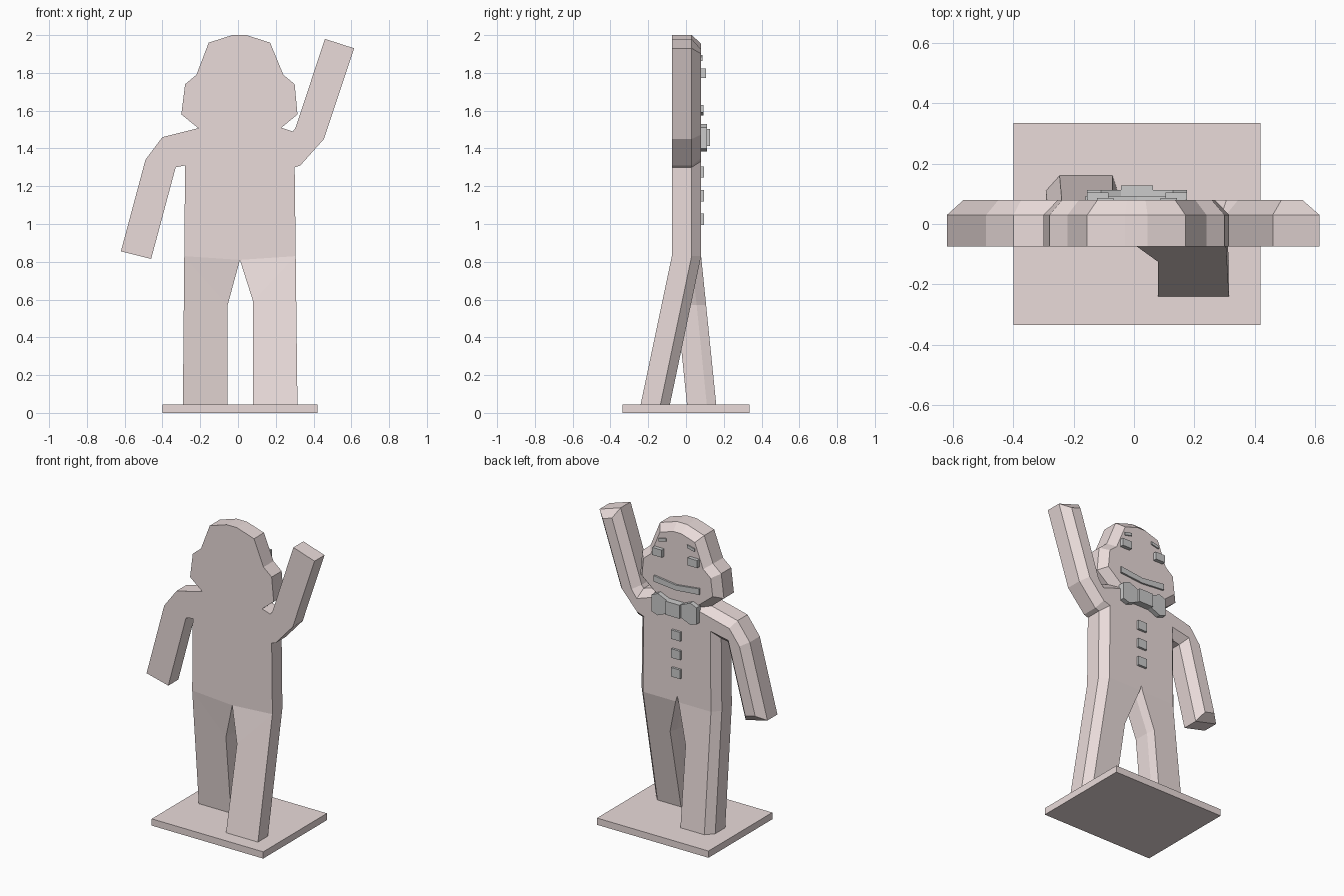
import bpy, bmesh
from mathutils import Vector

if "Cube" in bpy.data.objects:
    bpy.data.objects.remove(bpy.data.objects["Cube"])

pink = bpy.data.materials.new("pale_biscuit")
pink.diffuse_color = (0.82, 0.71, 0.70, 1)
pink.use_nodes = True
pink.node_tree.nodes["Principled BSDF"].inputs["Base Color"].default_value = pink.diffuse_color


def finish(name, bm, mat=None):
    bmesh.ops.recalc_face_normals(bm, faces=bm.faces)
    me = bpy.data.meshes.new(name)
    bm.to_mesh(me)
    bm.free()
    ob = bpy.data.objects.new(name, me)
    bpy.context.collection.objects.link(ob)
    if mat:
        me.materials.append(mat)
    return ob


def loft(rings):
    """Join equal-length rings of points and cap both ends."""
    bm = bmesh.new()
    rows = [[bm.verts.new(p) for p in r] for r in rings]
    n = len(rows[0])
    for a, b in zip(rows, rows[1:]):
        for i in range(n):
            j = (i + 1) % n
            bm.faces.new((a[i], a[j], b[j], b[i]))
    bm.faces.new(rows[0])
    bm.faces.new(rows[-1])
    return bm


def inset(pts, widths):
    """Mitred inward offset; each width belongs to the edge leaving that point."""
    out = []
    for i, p in enumerate(pts):
        p = Vector(p)
        e1 = (p - Vector(pts[i - 1])).normalized()
        e2 = (Vector(pts[(i + 1) % len(pts)]) - p).normalized()
        n1, n2 = Vector((-e1.y, e1.x)), Vector((-e2.y, e2.x))
        w1, w2 = widths[i - 1], widths[i]
        det = n1.x * n2.y - n1.y * n2.x
        out.append((p.x + (w1 * n2.y - w2 * n1.y) / det,
                    p.y + (w2 * n1.x - w1 * n2.x) / det))
    return out


def plate(name, pts, y0, y1, mat=None):
    return finish(name, loft([[(x, y, z) for x, z in pts] for y in (y0, y1)]), mat)


def block(name, cx, cz, w, h, y0, y1, tilt=0, mat=None):
    a, b = w / 2, h / 2
    return plate(name, [(cx - a, cz - b - tilt), (cx + a, cz - b + tilt),
                        (cx + a, cz + b + tilt), (cx - a, cz + b - tilt)], y0, y1, mat)


# Body: one cookie outline with a bevelled decorated side
outline = [
    (0.01, 0.81), (0.08, 0.59), (0.08, 0.03), (0.315, 0.03),
    (0.30, 1.30), (0.33, 1.31), (0.455, 1.45), (0.615, 1.93), (0.46, 1.98),
    (0.305, 1.51), (0.29, 1.49), (0.23, 1.51),
    (0.315, 1.58), (0.30, 1.74), (0.24, 1.79), (0.17, 1.96), (0.045, 2.0),
    (-0.03, 2.0), (-0.155, 1.96), (-0.22, 1.79), (-0.28, 1.74), (-0.30, 1.58),
    (-0.21, 1.507), (-0.40, 1.46), (-0.49, 1.34), (-0.62, 0.855), (-0.46, 0.815),
    (-0.33, 1.30), (-0.28, 1.31), (-0.292, 0.03), (-0.055, 0.03), (-0.055, 0.57)]
widths = [0.045] * len(outline)
for i in (0, 1, 30, 31):
    widths[i] = 0.016
for i in (2, 29):
    widths[i] = 0.0
top = inset(outline, widths)
bm = loft([[(x, -0.075, z) for x, z in outline],
           [(x, 0.03, z) for x, z in outline],
           [(x, 0.08, z) for x, z in top]])


def cut(faces, co, no):
    geom = set(faces)
    for f in faces:
        geom.update(f.edges)
        geom.update(f.verts)
    bmesh.ops.bisect_plane(bm, geom=list(geom), plane_co=co, plane_no=no, dist=1e-4)


# Hip fold, then swing one leg forward and the other backward
HIP = 0.83
cut(bm.faces[:], (0, 0, HIP), (0, 0, 1))
cut([f for f in bm.faces if f.calc_center_median().z < HIP], (0.01, 0, HIP), (1, 0, 0))
for v in bm.verts:
    if v.co.z < HIP and -0.4 < v.co.x and abs(v.co.x - 0.01) > 0.004:
        v.co.y += (-0.165 if v.co.x > 0.01 else 0.08) * (HIP - v.co.z) / (HIP - 0.045)
bmesh.ops.triangulate(bm, faces=[f for f in bm.faces if len(f.verts) > 4])
finish("body", bm, pink)

# Stand
block("base", 0.01, 0.0225, 0.82, 0.045, -0.335, 0.335, mat=pink)

# Eyes and slanted eyebrows
for s, side in ((-1, "left"), (1, "right")):
    block(f"eye_{side}", 0.01 + s * 0.13, 1.797, 0.07, 0.05, 0.07, 0.105)
    block(f"eyebrow_{side}", 0.01 + s * 0.105, 1.88, 0.055, 0.02, 0.07, 0.087, -s * 0.006)

# Smiling mouth strip
plate("mouth", [(-0.16, 1.59), (0.01, 1.575), (0.175, 1.59),
                (0.175, 1.63), (0.01, 1.61), (-0.16, 1.63)], 0.07, 0.092)

# Bow tie wings and knot
for s, side in ((-1, "left"), (1, "right")):
    plate(f"bow_wing_{side}", [(0.01 + s * x, z) for x, z in
          ((0.0, 1.415), (0.05, 1.415), (0.12, 1.385), (0.165, 1.40),
           (0.165, 1.51), (0.12, 1.53), (0.05, 1.50), (0.0, 1.50))], 0.07, 0.112)
block("bow_knot", 0.01, 1.458, 0.105, 0.09, 0.07, 0.127)

# Buttons
for i, z in enumerate((1.025, 1.15, 1.275)):
    block(f"button_{i + 1}", 0.01, z, 0.065, 0.06, 0.07, 0.095)
